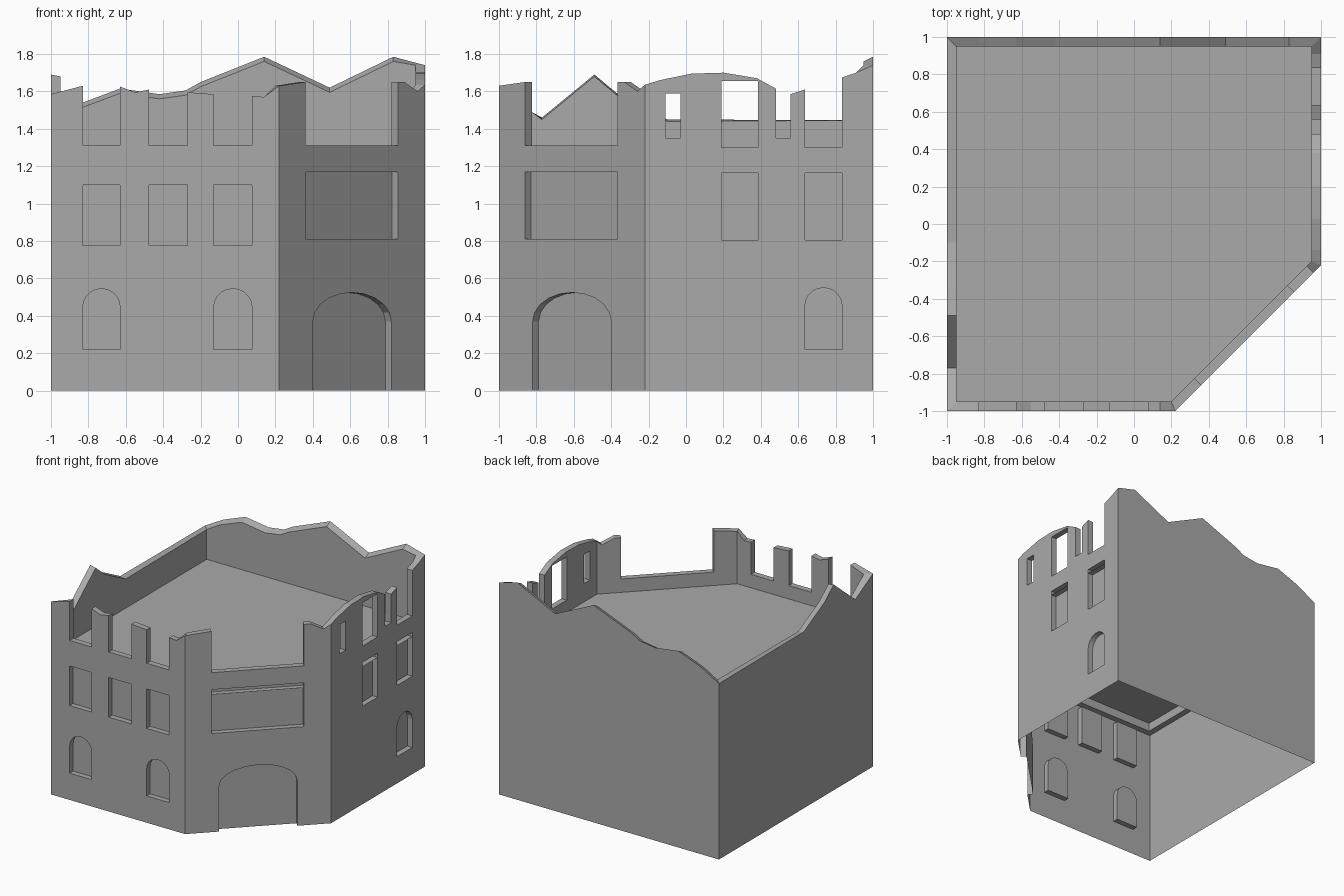
import bpy, bmesh, math
from mathutils import Vector

cube = bpy.data.objects.get("Cube")
if cube:
    bpy.data.objects.remove(cube, do_unlink=True)

stone = bpy.data.materials.new("grey stone")
stone.use_nodes = True
GREY = (0.4, 0.4, 0.4, 1)
stone.diffuse_color = GREY
stone.node_tree.nodes["Principled BSDF"].inputs["Base Color"].default_value = GREY

THICK, RECESS = 0.05, 0.045
LEDGE, FLOOR = 1.13, 1.2


def finish(name, bm):
    mesh = bpy.data.meshes.new(name)
    bm.to_mesh(mesh)
    bm.free()
    mesh.materials.append(stone)
    obj = bpy.data.objects.new(name, mesh)
    bpy.context.collection.objects.link(obj)


def rect(u0, u1, z0, z1):
    return [(u0, z0), (u0, z1), (u1, z1), (u1, z0)]


def arch(u0, u1, z0, spring, top, steps=10):
    mid, half = (u0 + u1) / 2, (u1 - u0) / 2
    curve = [(mid - half * math.cos(math.pi * i / steps),
              spring + (top - spring) * math.sin(math.pi * i / steps)) for i in range(steps + 1)]
    return [(u0, z0)] + curve + [(u1, z0)]


def wall(name, origin, along, inward, top, mitre, drop=0, recesses=(), holes=(), door=None):
    """Thin lower skin, thick ruined parapet, blind recesses and through holes."""
    bm = bmesh.new()
    origin, along, inward = (Vector((*v, 0)) for v in (origin, along, inward))
    inward.normalize()

    def verts(points, depth):
        return [bm.verts.new(origin + along * u + inward * depth + Vector((0, 0, z)))
                for u, z in points]

    def edges(loop):
        return [bm.edges.get(p) or bm.edges.new(p) for p in zip(loop, loop[1:] + loop[:1])]

    def bridge(a, b, closed=True):
        for i in range(len(a) if closed else len(a) - 1):
            j = (i + 1) % len(a)
            bm.faces.new((a[i], a[j], b[j], b[i]))

    def fill(loops):
        bmesh.ops.triangle_fill(bm, edges=[e for lp in loops for e in edges(lp)],
                                use_beauty=True, normal=-inward)

    # outer and inner outlines
    first, last = top[0], top[-1]
    inner_top = ([(first[0] + mitre[0], first[1])] + [(u, z - drop) for u, z in top[1:-1]]
                 + [(last[0] - mitre[1], last[1])])
    base = [(last[0], 0)] + (door[::-1] if door else []) + [(first[0], 0)]
    outer = verts(top + base, 0)
    inner = verts(inner_top + [(inner_top[-1][0], LEDGE), (inner_top[0][0], LEDGE)], THICK)
    front_holes = [verts(h, 0) for h in holes]
    back_holes = [verts(h, THICK) for h in holes]
    blind = [verts(r, 0) for r in recesses]
    fill([outer] + front_holes + blind)
    fill([inner] + back_holes)

    # parapet top, ledge and reveals
    n = len(top)
    bridge(outer[:n], inner[:n], False)
    bridge(verts([(last[0], LEDGE), (first[0], LEDGE)], 0), inner[n:], False)
    for a, b in zip(front_holes, back_holes):
        bridge(a, b)
    for a, shape in zip(blind, recesses):
        pane = verts(shape, RECESS)
        bridge(a, pane)
        bm.faces.new(pane)
    if door:
        pane = verts(door, RECESS)
        bridge(outer[n + 1:-1][::-1], pane, False)
        bm.faces.new(pane)

    # face the skin outwards
    bmesh.ops.recalc_face_normals(bm, faces=bm.faces)
    skin = next(f for f in bm.faces if all(v in outer for v in f.verts))
    if skin.normal.dot(inward) > 0:
        bmesh.ops.reverse_faces(bm, faces=bm.faces)
    finish(name, bm)


def notched(*runs):
    """Join crest runs; a bare number between two runs is the sill height."""
    path = []
    for i, run in enumerate(runs):
        if isinstance(run, (int, float)):
            path += [(runs[i - 1][-1][0], run), (runs[i + 1][0][0], run)]
        else:
            path += run
    return path


bays = [(-.83, -.63), (-.475, -.27), (-.13, .075)]
wall("front_wall", (0, -1), (1, 0), (0, 1),
     notched([(-1, 1.585), (-.83, 1.63)], 1.31,
             [(-.63, 1.625), (-.55, 1.595), (-.475, 1.61)], 1.31,
             [(-.27, 1.595), (-.13, 1.585)], 1.31,
             [(.075, 1.575), (.14, 1.57), (.22, 1.63)]),
     (THICK, .02),
     recesses=[rect(a, b, .775, 1.1) for a, b in bays]
     + [arch(a, b, .22, .445, .545) for a, b in bays[::2]])

wall("corner_wall", (0, -1.22), (1, 1), (-1, 1),
     notched([(.22, 1.63), (.36, 1.65)], 1.31,
             [(.855, 1.65), (.89, 1.65), (.96, 1.6), (1, 1.635)]),
     (.015, .015),
     recesses=[rect(.36, .855, .81, 1.17)],
     door=arch(.4, .82, 0, .37, .525))

wall("right_wall", (1, 0), (0, 1), (-1, 0),
     notched([(-.22, 1.635), (-.14, 1.66), (.03, 1.695), (.2, 1.7), (.38, 1.67), (.48, 1.615)],
             1.35, [(.56, 1.585), (.635, 1.61)], 1.3,
             [(.835, 1.675), (.91, 1.7), (1, 1.74)]),
     (.02, THICK),
     recesses=[rect(.19, .385, .805, 1.165), rect(.635, .835, .805, 1.165),
               arch(.635, .835, .22, .45, .55)],
     holes=[rect(-.11, -.03, 1.35, 1.59), rect(.19, .385, 1.3, 1.655)])

wall("back_wall", (0, 1), (1, 0), (0, -1),
     [(-1, 1.445), (-.83, 1.54), (-.63, 1.615), (-.42, 1.585), (-.28, 1.605),
      (-.2, 1.65), (.14, 1.785), (.49, 1.62), (.83, 1.785), (1, 1.74)],
     (THICK, THICK), drop=.025)

wall("left_wall", (-1, 0), (0, 1), (1, 0),
     [(-1, 1.585), (-.77, 1.46), (-.49, 1.69), (-.37, 1.59), (-.1, 1.45), (1, 1.445)],
     (THICK, THICK), drop=.01)

# roof floor inside the parapet
bm = bmesh.new()
plan = [(-.95, -.95), (.2, -.95), (.95, -.2), (.95, .95), (-.95, .95)]
bm.faces.new([bm.verts.new((x, y, FLOOR)) for x, y in plan])
finish("roof_floor", bm)
